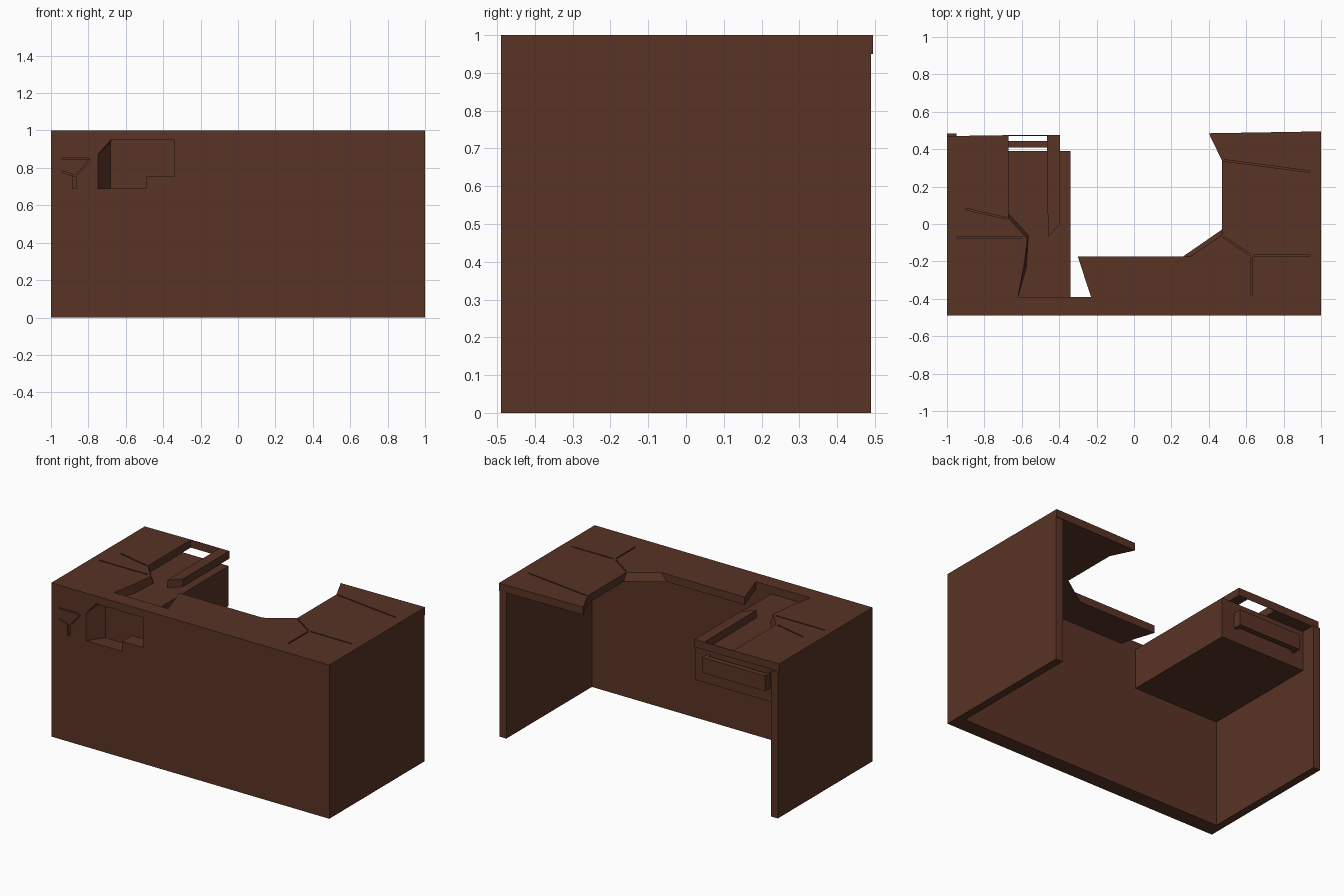
import bpy, bmesh, math
from mathutils import Vector

if "Cube" in bpy.data.objects:
    bpy.data.objects.remove(bpy.data.objects["Cube"])

wood = bpy.data.materials.new("dark_wood")
wood.diffuse_color = (0.1, 0.033, 0.018, 1)
wood.use_nodes = True
wood.node_tree.nodes["Principled BSDF"].inputs["Base Color"].default_value = wood.diffuse_color


def finish(bm, name):
    bmesh.ops.recalc_face_normals(bm, faces=bm.faces)
    me = bpy.data.meshes.new(name)
    bm.to_mesh(me)
    bm.free()
    me.materials.append(wood)
    ob = bpy.data.objects.new(name, me)
    bpy.context.collection.objects.link(ob)
    return ob


def add_loft(bm, a, b):
    """Solid between two matching closed loops of 3D points."""
    va = [bm.verts.new(p) for p in a]
    vb = [bm.verts.new(p) for p in b]
    n = len(va)
    bm.faces.new(va[::-1])
    bm.faces.new(vb)
    for i in range(n):
        j = (i + 1) % n
        bm.faces.new((va[i], va[j], vb[j], vb[i]))


def loft(name, a, b):
    bm = bmesh.new()
    add_loft(bm, a, b)
    return finish(bm, name)


def box(name, x0, x1, y0, y1, z0, z1):
    rect = [(x0, y0), (x1, y0), (x1, y1), (x0, y1)]
    return loft(name, [(x, y, z0) for x, y in rect], [(x, y, z1) for x, y in rect])


def cut(target, cutter):
    cutter.hide_render = True
    cutter.display_type = 'WIRE'
    mod = target.modifiers.new("cut", 'BOOLEAN')
    mod.operation = 'DIFFERENCE'
    mod.solver = 'EXACT'
    mod.use_self = True
    mod.object = cutter
    bpy.context.view_layer.objects.active = target
    bpy.ops.object.modifier_apply(modifier=mod.name)
    bpy.data.objects.remove(cutter)


def cracks(name, lines, place, width=0.008):
    """Thin prisms along 2D polylines; place(u, v, outside) gives 3D points."""
    bm = bmesh.new()
    for line in lines:
        for p, q in zip(line, line[1:]):
            p, q = Vector(p), Vector(q)
            d = (q - p).normalized()
            s = Vector((-d.y, d.x)) * width / 2
            quad = [p - s, q - s, q + s, p + s]
            add_loft(bm, [place(c.x, c.y, False) for c in quad],
                     [place(c.x, c.y, True) for c in quad])
    return finish(bm, name)


# broken desk top: upper outline and slightly different lower outline
upper = [(-1, -.49), (1, -.49), (1, .495), (.40, .485), (.47, .34), (.47, -.06),
         (.30, -.175), (-.30, -.175), (-.23, -.39), (-.62, -.39), (-.59, -.23),
         (-.57, -.08), (-.67, .03), (-.67, .475), (-1, .47)]
lower = list(upper)
lower[5], lower[6] = (.47, -.03), (.26, -.175)
lower[10], lower[11], lower[12] = (-.575, -.23), (-.565, -.06), (-.67, .055)
desk_top = loft("desk_top", [(x, y, .95) for x, y in lower], [(x, y, 1) for x, y in upper])
top_lines = [[(-.95, -.07), (-.6, -.07)], [(-.9, .08), (-.68, .03)],
             [(.48, .34), (.94, .28)], [(.94, -.17), (.64, -.17)],
             [(.63, -.38), (.63, -.18)], [(.62, -.165), (.48, -.07)]]
cut(desk_top, cracks("top_cracks", top_lines,
                     lambda u, v, out: (u, v, 1.02 if out else .985)))

# front panel with the splintered hole, slanting on its left edge
front = box("front_panel", -1, 1, -.49, -.39, 0, .95)
outer = [(-.75, .69), (-.49, .69), (-.49, .755), (-.34, .755), (-.34, .949),
         (-.68, .949), (-.75, .87)]
inner = [(-.68, .69)] + outer[1:5] + [(-.675, .949), (-.68, .94)]
cut(front, loft("hole_cutter", [(x, -.491, z) for x, z in outer],
                [(x, -.388, z) for x, z in inner]))
front_lines = [[(-.94, .85), (-.80, .85)], [(-.79, .845), (-.86, .765)],
               [(-.94, .78), (-.88, .76)]]
cut(front, cracks("front_cracks", front_lines,
                  lambda u, v, out: (u, -.51 if out else -.475, v)))
cut(front, box("chip_cutter", -.885, -.865, -.51, -.475, .69, .755))

# side panels
for name, x0, y1 in (("left_side", -1, .485), ("right_side", .95, .49)):
    box(name, x0, x0 + .05, -.39, y1, 0, .95)

# drawer unit with pull handle
box("drawer_unit", -.95, -.34, -.39, .39, .69, .95)
box("handle_bar", -.88, -.43, .41, .445, .78, .88)
for i, x in enumerate((-.88, -.45)):
    box("handle_post_%d" % i, x, x + .02, .39, .41, .78, .88)

# loose plank and the thin back edge left hanging
plank = [(-.46, -.07), (-.395, .0), (-.395, .475), (-.465, .475)]
loft("loose_plank", [(x, y, .95) for x, y in plank], [(x, y, 1) for x, y in plank])
box("back_edge_strip", -.67, -.465, .471, .475, .95, 1)
